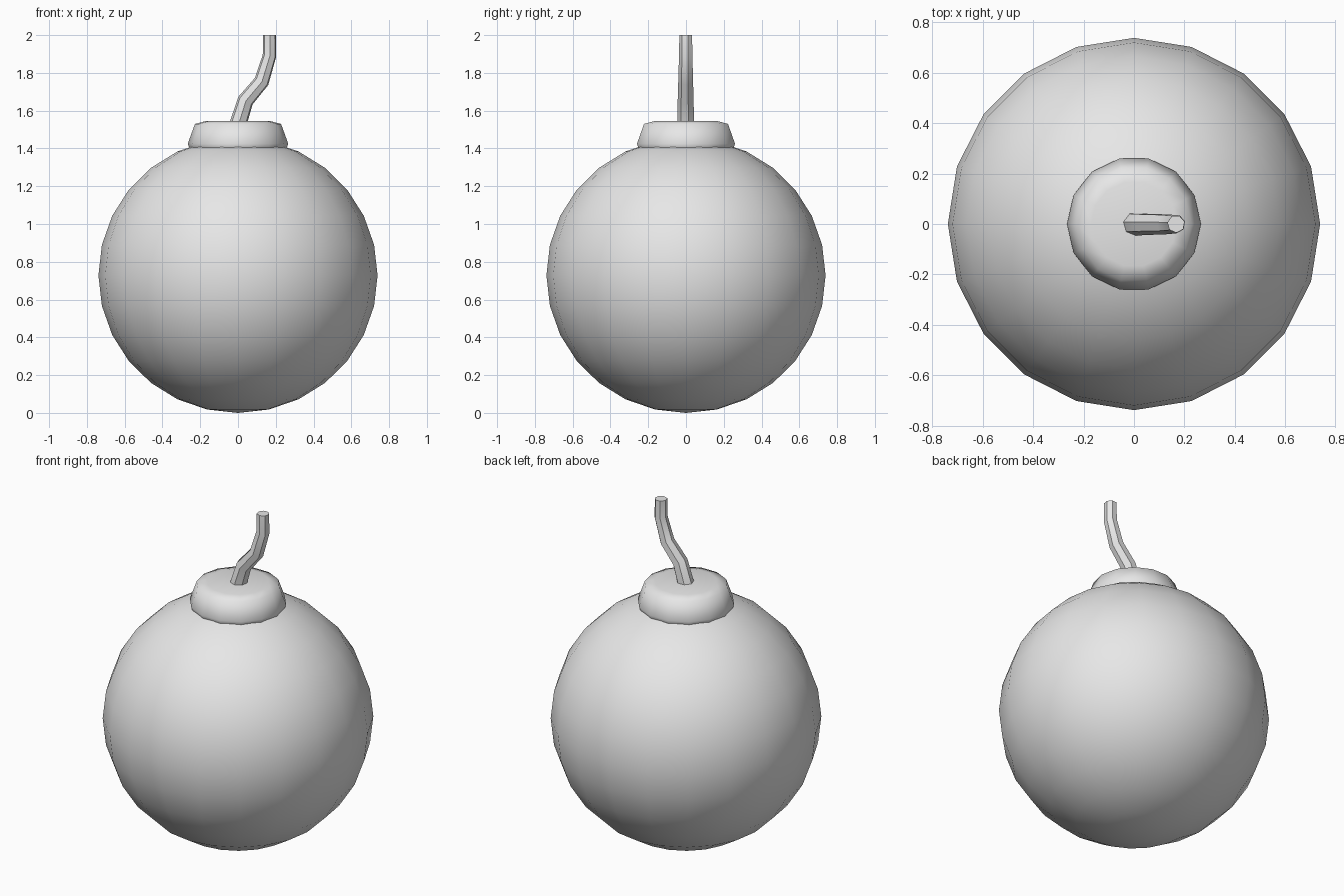
import bpy, bmesh, math
from mathutils import Vector

if "Cube" in bpy.data.objects:
    bpy.data.objects.remove(bpy.data.objects["Cube"])

grey = bpy.data.materials.new("light_grey")
grey.diffuse_color = (0.8, 0.8, 0.8, 1)
grey.use_nodes = True
grey.node_tree.nodes["Principled BSDF"].inputs["Base Color"].default_value = grey.diffuse_color


def finish(bm, name, smooth):
    bmesh.ops.recalc_face_normals(bm, faces=bm.faces)
    for f in bm.faces:
        f.smooth = smooth
    mesh = bpy.data.meshes.new(name)
    bm.to_mesh(mesh)
    bm.free()
    mesh.materials.append(grey)
    obj = bpy.data.objects.new(name, mesh)
    bpy.context.collection.objects.link(obj)
    return obj


def skin(name, rings, smooth):
    """Join rings of equal point count into a closed tube."""
    bm = bmesh.new()
    loops = [[bm.verts.new(p) for p in ring] for ring in rings]
    n = len(loops[0])
    for a, b in zip(loops, loops[1:]):
        for i in range(n):
            j = (i + 1) % n
            bm.faces.new((a[i], a[j], b[j], b[i]))
    bm.faces.new(loops[0][::-1])
    bm.faces.new(loops[-1])
    return finish(bm, name, smooth)


def ring(centre, u, v, r, n, phase=0.0):
    angles = [phase + 2 * math.pi * i / n for i in range(n)]
    return [centre + u * (r * math.cos(a)) + v * (r * math.sin(a)) for a in angles]


X, Y = Vector((1, 0, 0)), Vector((0, 1, 0))

# Round body, slightly flattened
bm = bmesh.new()
bmesh.ops.create_uvsphere(bm, u_segments=20, v_segments=14, radius=1)
for vert in bm.verts:
    vert.co = Vector((vert.co.x * 0.739, vert.co.y * 0.739, vert.co.z * 0.728 + 0.728))
finish(bm, "round_body", True)

# Collar on top of the body
profile = [(0.25, 1.38), (0.266, 1.425), (0.228, 1.53), (0.17, 1.545)]
skin("collar", [ring(Vector((0, 0, z)), X, Y, r, 14) for r, z in profile], True)

# Bent, tapering seven-sided fuse
path = [(-0.005, 1.51, 0.047), (0.04, 1.653, 0.044), (0.125, 1.754, 0.041),
        (0.167, 1.89, 0.037), (0.167, 2.0, 0.035)]
points = [Vector((x, 0, z)) for x, z, r in path]
rings = []
for i, p in enumerate(points):
    before = (p - points[i - 1]).normalized() if i else Vector()
    after = (points[i + 1] - p).normalized() if i < len(points) - 1 else Vector()
    t = (before + after).normalized()
    rings.append(ring(p, Vector((t.z, 0, -t.x)), Y, path[i][2], 7, math.radians(170)))
fuse = skin("fuse", rings, True)
bpy.context.view_layer.objects.active = fuse
fuse.select_set(True)
bpy.ops.object.shade_smooth_by_angle(angle=math.radians(40))
